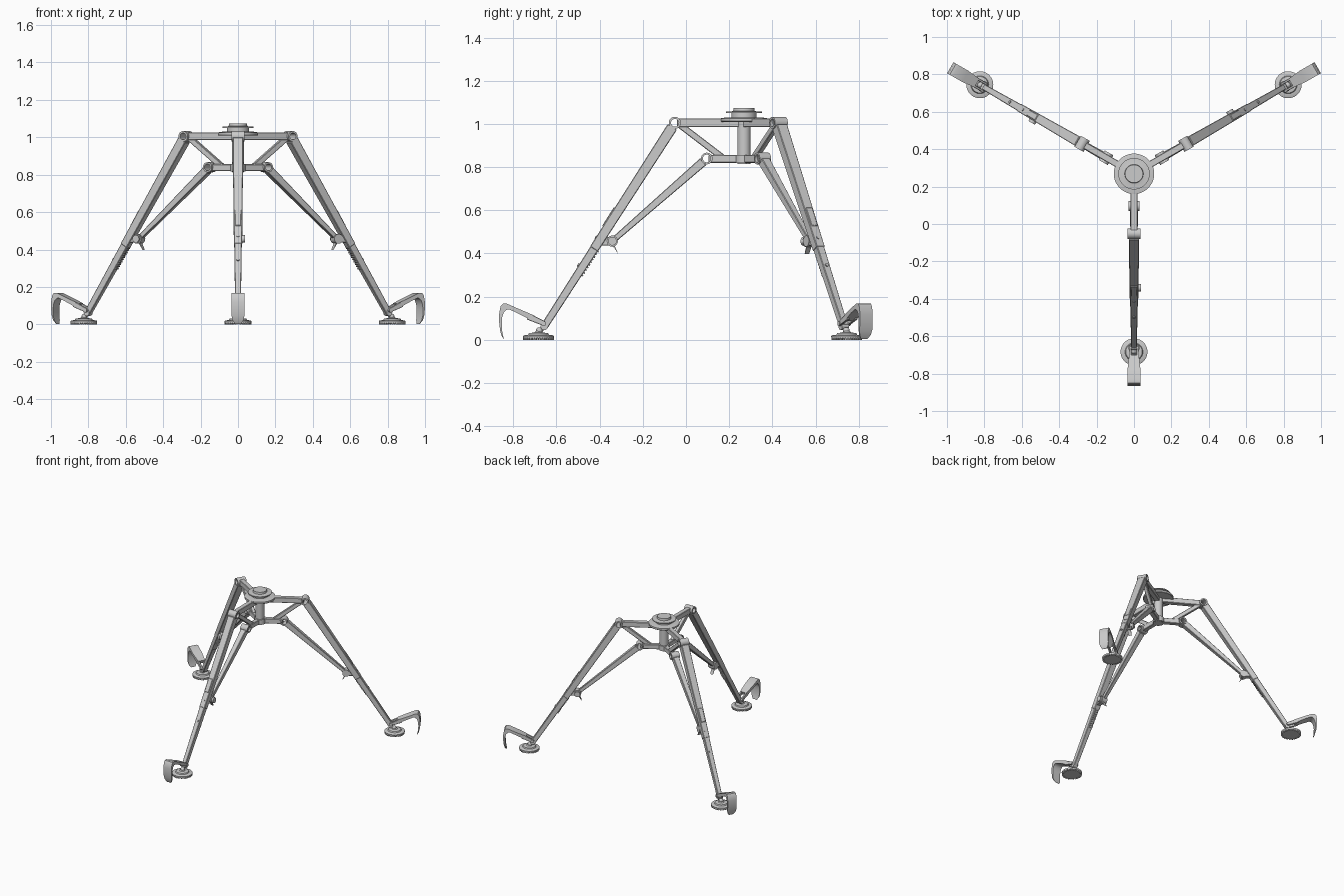
import bpy, bmesh, math
from mathutils import Vector, Matrix

if "Cube" in bpy.data.objects:
    bpy.data.objects.remove(bpy.data.objects["Cube"])

CY = 0.2685                      # hub axis sits behind the origin
ANGLES = {"front": -90, "right": 30, "left": 150}


def finish(name, bm, bevel=0.0):
    """Turn a bmesh (local x = radial, y = sideways) into a mesh."""
    bmesh.ops.recalc_face_normals(bm, faces=bm.faces)
    if bevel:
        bmesh.ops.bevel(bm, geom=list(bm.edges), offset=bevel, segments=1, affect='EDGES')
    me = bpy.data.meshes.new(name)
    bm.to_mesh(me)
    bm.free()
    return me


def place(name, me, deg):
    ob = bpy.data.objects.new(name, me)
    ob.location = (0, CY, 0)
    ob.rotation_euler.z = math.radians(deg)
    bpy.context.collection.objects.link(ob)
    bpy.context.view_layer.objects.active = ob
    bpy.ops.object.select_all(action='DESELECT')
    ob.select_set(True)
    bpy.ops.object.shade_smooth_by_angle(angle=math.radians(35))


def leg_part(name, me):
    for side, deg in ANGLES.items():
        place(f"{side}_{name}", me, deg)


def bar(p, q, h0, h1, w0, w1, bevel=0.003, name="bar"):
    """Tapered beam between (r, z) points; h in the leg plane, w sideways."""
    p, q = Vector(p), Vector(q)
    d = (q - p).normalized()
    n = Vector((-d.y, d.x))
    bm = bmesh.new()
    rings = []
    for c, h, w in ((p, h0, w0), (q, h1, w1)):
        rings.append([bm.verts.new(((c + n * h / 2 * a).x, w / 2 * b, (c + n * h / 2 * a).y))
                      for a, b in ((1, 1), (1, -1), (-1, -1), (-1, 1))])
    for i in range(4):
        j = (i + 1) % 4
        bm.faces.new((rings[0][i], rings[0][j], rings[1][j], rings[1][i]))
    bm.faces.new(rings[0])
    bm.faces.new(rings[1])
    return finish(name, bm, bevel)


def lathe(profile, n=40, matrix=Matrix(), name="lathe"):
    """Closed (radius, height) profile spun about z, then moved by matrix."""
    bm = bmesh.new()
    rings = []
    for r, z in profile:
        if r == 0:
            rings.append([bm.verts.new((0, 0, z))] * n)
        else:
            rings.append([bm.verts.new((r * math.cos(2 * math.pi * i / n),
                                        r * math.sin(2 * math.pi * i / n), z)) for i in range(n)])
    closed = profile[0][0] != 0
    for k in range(len(rings) if closed else len(rings) - 1):
        a, b = rings[k], rings[(k + 1) % len(rings)]
        for i in range(n):
            j = (i + 1) % n
            bm.faces.new(list(dict.fromkeys((a[i], a[j], b[j], b[i]))))
    bm.transform(matrix)
    return finish(name, bm)


def pin(r, z, radius, t0, t1, hole=0.0, n=24):
    """Sideways cylinder or tube at (r, z) from t0 to t1."""
    m = Matrix.Translation((r, 0, z)) @ Matrix.Rotation(math.radians(-90), 4, 'X')
    prof = [(hole, t0), (radius, t0), (radius, t1), (hole, t1)]
    return lathe(prof, n, m)


def extrude_profile(pts, half):
    """Extrude an (r, z) outline sideways; half is a function of (r, z)."""
    bm = bmesh.new()
    a = [bm.verts.new((r, half(r, z), z)) for r, z in pts]
    b = [bm.verts.new((r, -half(r, z), z)) for r, z in pts]
    k = len(pts)
    for i in range(k):
        j = (i + 1) % k
        bm.faces.new((a[i], a[j], b[j], b[i]))
    # pair the outline's two long sides into quads
    for s in (a, b):
        for i in range(k // 2 - 1):
            bm.faces.new((s[i], s[i + 1], s[k - 2 - i], s[k - 1 - i]))
    return finish("profile", bm)


# --- central hub ---
place("hub_top", lathe([(0, 1.01), (0.105, 1.01), (0.108, 1.013), (0.108, 1.026), (0.085, 1.03),
                        (0.058, 1.03), (0.058, 1.05), (0.084, 1.05), (0.084, 1.057), (0.06, 1.058),
                        (0.05, 1.06), (0.048, 1.075), (0, 1.075)], 64), 0)
place("hub_column", lathe([(0, 0.815), (0.031, 0.815), (0.031, 1.012), (0, 1.012)], 32), 0)
place("hub_lower_collar", lathe([(0, 0.818), (0.04, 0.818), (0.04, 0.857), (0, 0.857)], 32), 0)

# --- hub brackets ---
HINGE, KNEE = (0.32, 1.005), (0.172, 0.84)
leg_part("upper_arm", bar((0.02, 1.005), (0.31, 1.005), 0.04, 0.04, 0.036, 0.036))
leg_part("lower_arm", bar((0.02, 0.838), (0.165, 0.838), 0.036, 0.036, 0.034, 0.034))
leg_part("bracket_brace", bar((0.30, 0.998), (0.10, 0.845), 0.03, 0.03, 0.026, 0.026))
leg_part("upper_hinge", pin(*HINGE, 0.028, -0.034, 0.034, 0.018, 32))
leg_part("lower_hinge", pin(*KNEE, 0.027, -0.03, 0.03, 0.018, 32))

# --- main leg ---
TOP, END = Vector(HINGE), Vector((0.925, 0.062))
D = (END - TOP).normalized()
N = Vector((-D.y, D.x))          # outward side of the leg
leg_part("upper_leg", bar(TOP + D * 0.022, TOP.lerp(END, 0.62), 0.05, 0.043, 0.056, 0.044))
leg_part("lower_leg", bar(TOP.lerp(END, 0.6), END, 0.04, 0.034, 0.04, 0.03))
leg_part("leg_end", pin(END.x, END.y, 0.017, -0.018, 0.018))

# screws on the outer face, grip ribs on the inner face
for i, f in enumerate((0.44, 0.575, 0.71)):
    c = TOP.lerp(END, f) + N * 0.021
    m = Matrix.Translation((c.x, 0, c.y)) @ Vector((N.x, 0, N.y)).to_track_quat('Z', 'Y').to_matrix().to_4x4()
    leg_part(f"leg_screw_{i + 1}", lathe([(0, -0.004), (0.008, -0.004), (0.008, 0.004), (0, 0.004)], 12, m))
for i in range(10):
    c = TOP.lerp(END, 0.62 + i * 0.013) - N * 0.021
    leg_part(f"leg_rib_{i + 1}", bar(c - D * 0.004, c + D * 0.004, 0.008, 0.008, 0.03, 0.03, 0.001))
a, b = TOP.lerp(END, 0.43) + N * 0.022, TOP.lerp(END, 0.52) + N * 0.022
leg_part("leg_outer_pad", bar(a, b, 0.01, 0.008, 0.036, 0.034))

# --- folding strut with clamp ---
CLAMP = Vector((0.61, 0.457))
S = (CLAMP - Vector(KNEE)).normalized()
leg_part("strut", bar(Vector(KNEE) + S * 0.022, CLAMP, 0.042, 0.026, 0.044, 0.024))
leg_part("clamp", pin(CLAMP.x, CLAMP.y, 0.026, -0.02, 0.024))
leg_part("clamp_knob", pin(CLAMP.x, CLAMP.y, 0.02, 0.02, 0.038))
leg_part("clamp_slider", bar(CLAMP, CLAMP + Vector((0.055, 0.0)), 0.04, 0.04, 0.034, 0.034))
leg_part("clamp_lever", extrude_profile(
    [(0.612, 0.44), (0.597, 0.42), (0.583, 0.398), (0.588, 0.412), (0.596, 0.428), (0.598, 0.44)],
    lambda r, z: 0.012))

# --- foot pad with toothed rim ---
FR = 0.952
at_foot = Matrix.Translation((FR, 0, 0))
leg_part("foot_pad", lathe([(0, 0.008), (0.071, 0.008), (0.072, 0.018), (0.066, 0.021), (0.048, 0.023),
                            (0.044, 0.031), (0.02, 0.034), (0.014, 0.04), (0, 0.04)], 48, at_foot))
bm = bmesh.new()
TEETH = 36
for i in range(TEETH):
    m = at_foot @ Matrix.Rotation(2 * math.pi * i / TEETH, 4, 'Z') @ Matrix.Translation((0.066, 0, 0.005))
    bmesh.ops.create_cube(bm, size=1, matrix=m @ Matrix.Diagonal((0.01, 0.006, 0.01, 1)))
leg_part("foot_teeth", finish("teeth", bm))
leg_part("foot_sole", lathe([(0, 0.001), (0.06, 0.001), (0.062, 0.009), (0, 0.009)], 36, at_foot))
leg_part("foot_stem", bar((FR, 0.025), END, 0.014, 0.018, 0.014, 0.018, 0.003))
bm = bmesh.new()
bmesh.ops.create_uvsphere(bm, u_segments=20, v_segments=12, radius=0.016,
                          matrix=Matrix.Translation((FR - 0.004, 0, 0.042)))
leg_part("foot_ball", finish("ball", bm))

# --- claw: forked arm and curved spike ---
bm = bmesh.new()
for s in (-1, 1):
    me = bar((0.925, 0.075), (1.0, 0.108), 0.022, 0.03, 0.012, 0.014, 0.002)
    me.transform(Matrix.Translation((0, s * 0.021, 0)))
    bm.from_mesh(me)
leg_part("claw_fork", finish("fork", bm))
leg_part("claw_pivot", pin(0.928, 0.075, 0.011, -0.03, 0.03))


def claw_half(r, z):
    if r < 1.02:
        return 0.026
    return 0.034 if z > 0.06 else (0.034 if z > 0.04 else 0.029 if z > 0.018 else 0.017)


leg_part("claw", extrude_profile(
    [(0.97, 0.112), (1.04, 0.142), (1.10, 0.168), (1.118, 0.167), (1.128, 0.154), (1.134, 0.12),
     (1.134, 0.08), (1.130, 0.045), (1.124, 0.022), (1.114, 0.003),
     (1.112, 0.003), (1.117, 0.022), (1.121, 0.045), (1.122, 0.08), (1.120, 0.105), (1.112, 0.128),
     (1.10, 0.139), (1.088, 0.141), (1.05, 0.124), (0.98, 0.088)], claw_half))
